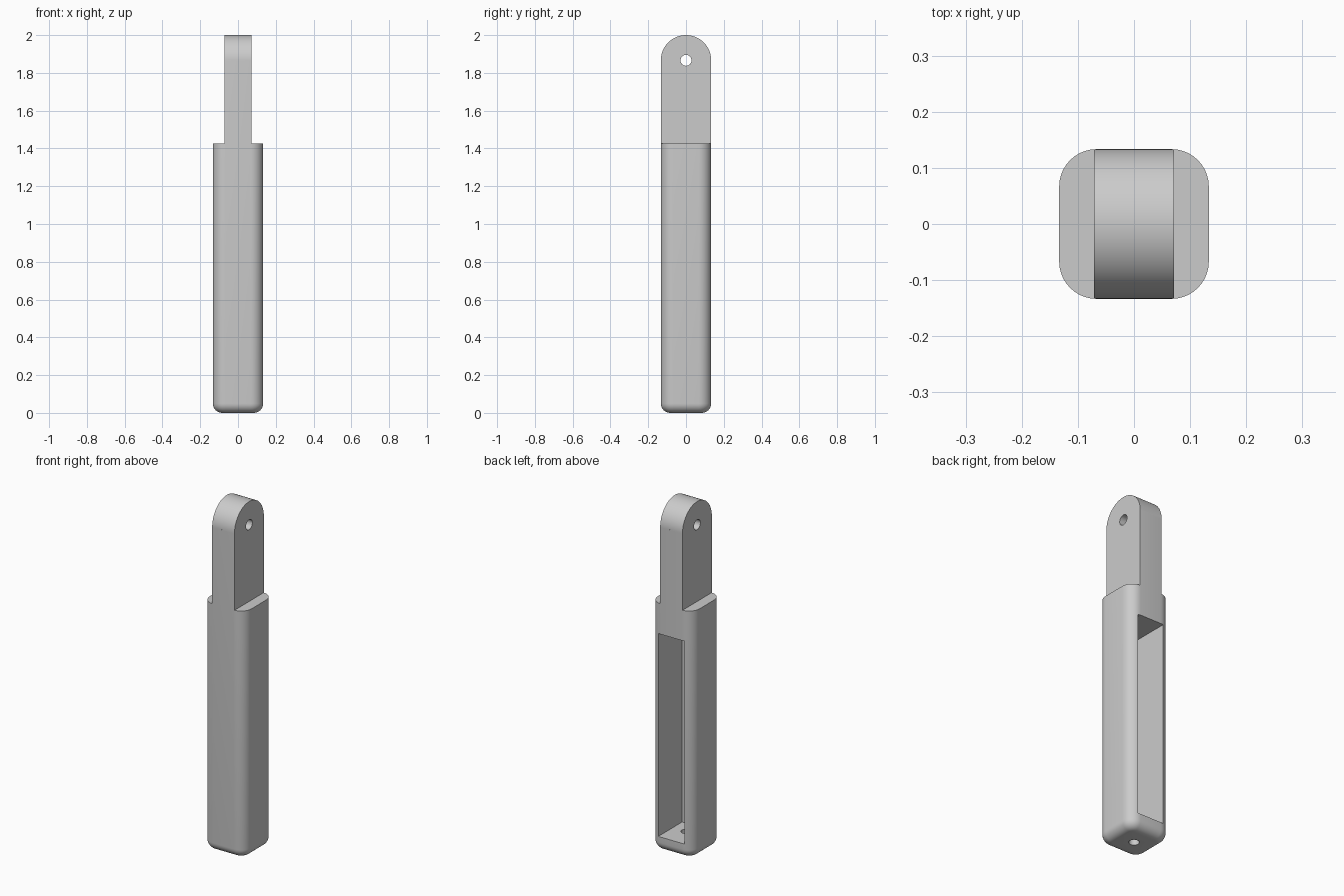
import bpy, bmesh, math

if "Cube" in bpy.data.objects:
    bpy.data.objects.remove(bpy.data.objects["Cube"])

HALF = 0.1334        # half width of the square shank
TONGUE = 0.071       # half thickness of the tongue
SHOULDER = 1.425     # height where the tongue starts
EYE_Z = 2 - HALF     # centre of the rounded end

grey = bpy.data.materials.new("plain_grey")
grey.use_nodes = True
grey.diffuse_color = (0.6, 0.6, 0.6, 1)
grey.node_tree.nodes["Principled BSDF"].inputs["Base Color"].default_value = (0.6, 0.6, 0.6, 1)


def make_object(name, bm):
    bmesh.ops.recalc_face_normals(bm, faces=bm.faces)
    mesh = bpy.data.meshes.new(name)
    bm.to_mesh(mesh)
    bm.free()
    mesh.materials.append(grey)
    obj = bpy.data.objects.new(name, mesh)
    bpy.context.collection.objects.link(obj)
    return obj


def box_mesh(low, high):
    bm = bmesh.new()
    bmesh.ops.create_cube(bm, size=1)
    for v in bm.verts:
        v.co = [h if c > 0 else l for c, l, h in zip(v.co, low, high)]
    return bm


def prism_x(name, points, half):
    """Extrude a y-z outline along x."""
    bm = bmesh.new()
    face = bm.faces.new([bm.verts.new((-half, y, z)) for y, z in points])
    new = bmesh.ops.extrude_face_region(bm, geom=[face])["geom"]
    bmesh.ops.translate(bm, vec=(2 * half, 0, 0),
                        verts=[g for g in new if isinstance(g, bmesh.types.BMVert)])
    return make_object(name, bm)


def circle(radius, z, count, turn):
    return [(radius * math.cos(turn * i / count), z + radius * math.sin(turn * i / count))
            for i in range(count + 1)]


# Shank block with rounded upright edges and a softened bottom rim
bm = box_mesh((-HALF, -HALF, 0), (HALF, HALF, 2.02))
upright = [e for e in bm.edges if abs(e.verts[0].co.z - e.verts[1].co.z) > 1]
bmesh.ops.bevel(bm, geom=upright, offset=0.0667, segments=10, profile=0.5, affect='EDGES')
rim = [e for e in bm.edges if max(v.co.z for v in e.verts) < 0.001]
bmesh.ops.bevel(bm, geom=rim, offset=0.05, segments=8, profile=0.5, affect='EDGES')
handle = make_object("handle_body", bm)

# Shoulders either side of the tongue
cutters = [make_object("shoulder_cutter", box_mesh((min(s * TONGUE, s * 0.3), -0.3, SHOULDER),
                                                   (max(s * TONGUE, s * 0.3), 0.3, 2.2)))
           for s in (-1, 1)]

# Rounded tongue end
arch = circle(HALF - 0.0001, EYE_Z, 40, math.pi)
corner = [(-0.3, EYE_Z), (-0.3, 2.2), (0.3, 2.2), (0.3, EYE_Z)]
cutters.append(prism_x("arch_cutter", arch + corner, 0.3))

# Eye through the tongue
cutters.append(prism_x("eye_cutter", circle(0.029, EYE_Z, 32, math.tau)[:-1], 0.3))

# Deep pocket open at the back
cutters.append(make_object("pocket_cutter",
                           box_mesh((-0.083, -0.083, 0.083), (0.083, 0.3, 1.25))))

# Round hole through the pocket floor
bm = bmesh.new()
bmesh.ops.create_cone(bm, cap_ends=True, segments=32, radius1=0.027, radius2=0.027, depth=0.3)
cutters.append(make_object("floor_hole_cutter", bm))

for cutter in cutters:
    cut = handle.modifiers.new(cutter.name, 'BOOLEAN')
    cut.operation, cut.solver, cut.object = 'DIFFERENCE', 'EXACT', cutter
    cutter.hide_render = True

# Bake the cuts, then drop the helpers
bpy.ops.object.select_all(action='DESELECT')
handle.select_set(True)
bpy.context.view_layer.objects.active = handle
for cutter in cutters:
    bpy.ops.object.modifier_apply(modifier=cutter.name)
for cutter in cutters:
    bpy.data.objects.remove(cutter)
bpy.ops.object.shade_smooth_by_angle(angle=math.radians(30))
